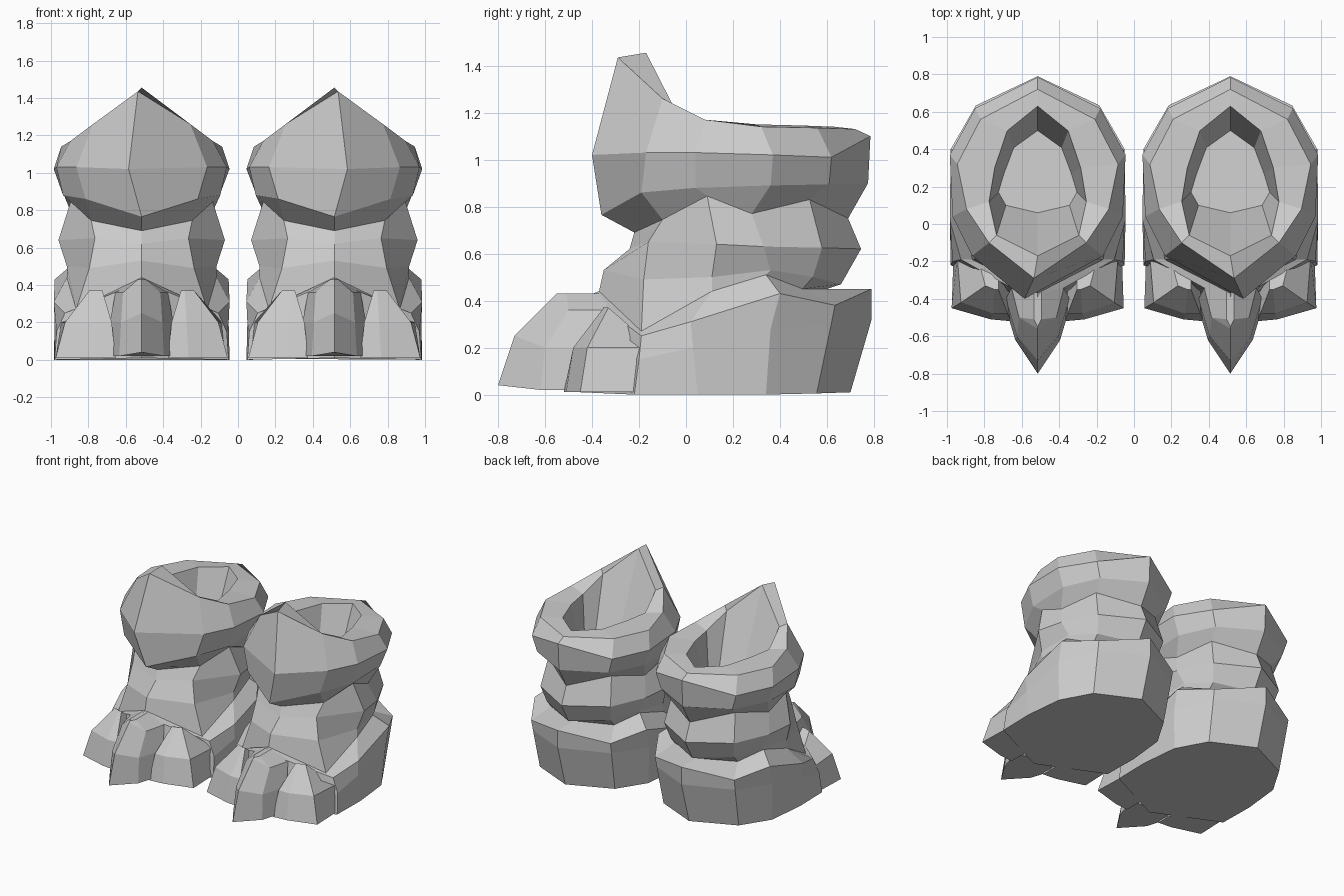
import bpy
import bmesh

cube = bpy.data.objects.get("Cube")
if cube:
    bpy.data.objects.remove(cube, do_unlink=True)

CENTRE = 0.515  # sideways distance of each boot from the middle

grey = bpy.data.materials.new("stone grey")
grey.use_nodes = True
grey.diffuse_color = (0.6, 0.6, 0.6, 1)
grey.node_tree.nodes["Principled BSDF"].inputs["Base Color"].default_value = (0.6, 0.6, 0.6, 1)


def ring(front, cheek, mid, side, back, lean=0.0, lift=0.0):
    """Ten-sided ring from its front, three side points and back; the rear corner is filled in."""
    corner = (side[0] * 0.71,
              side[1] + (back[0] - side[1]) * 0.6,
              (side[2] + back[1]) / 2 + lift)
    half = [cheek, mid, side, corner]
    left = [(-x, y, z) for x, y, z in reversed(half)]
    return [(lean, *front)] + half + [(0, *back)] + left


def loft(name, rings, cap_start=False, cap_end=False):
    """Skin a stack of rings, optionally closed, and mirror it to the other boot."""
    bm = bmesh.new()
    rows = [[bm.verts.new((x + CENTRE, y, z)) for x, y, z in r] for r in rings]
    for low, high in zip(rows, rows[1:]):
        for i in range(len(low)):
            j = (i + 1) % len(low)
            bm.faces.new((low[i], low[j], high[j], high[i]))
    if cap_start:
        bm.faces.new(list(reversed(rows[0])))
    if cap_end:
        bm.faces.new(rows[-1])
    mesh = bpy.data.meshes.new(name)
    bm.normal_update()
    bm.to_mesh(mesh)
    bm.free()
    mesh.materials.append(grey)
    obj = bpy.data.objects.new(name, mesh)
    bpy.context.collection.objects.link(obj)
    mirror = obj.modifiers.new("other boot", "MIRROR")
    mirror.use_mirror_merge = False
    return obj


# Shared seams between the parts
instep = ring((-.37, .44), (.35, -.19, .27), (.4, .11, .44), (.37, .34, .51), (.6, .45),
              lift=-.03)
collar = ring((-.22, .69), (.27, -.1, .745), (.38, .09, .845), (.37, .28, .77), (.69, .75),
              lift=.07)

# Foot: flat sole, bulging sides and a ledge round the ankle
loft("foot", [
    ring((-.45, .01), (.465, -.22, 0), (.47, .05, 0), (.44, .34, 0), (.7, .01)),
    ring((-.44, .25), (.455, -.2, .15), (.465, .03, .2), (.46, .36, .28), (.79, .32)),
    ring((-.42, .42), (.41, -.19, .25), (.47, .02, .31), (.465, .4, .43), (.79, .45),
         lift=-.06),
    instep,
], cap_start=True)

# Ankle: pinched, bulging, then pinched again under the cuff
loft("ankle", [
    instep,
    ring((-.35, .53), (.28, -.18, .49), (.4, .11, .5), (.37, .36, .53), (.66, .47)),
    ring((-.24, .62), (.25, -.16, .65), (.445, .13, .64), (.41, .33, .63), (.745, .62)),
    collar,
])

# Cuff: flares out, peaks at the front, then folds over into the opening
loft("cuff", [
    collar,
    ring((-.36, .765), (.3, -.19, .86), (.42, .04, .88), (.42, .36, .89), (.775, .9)),
    ring((-.4, 1.02), (.35, -.17, 1.03), (.455, .04, 1.03), (.47, .37, 1.02), (.785, 1.1),
         lean=.07, lift=-.05),
    ring((-.29, 1.435), (.26, -.1, 1.26), (.38, .08, 1.17), (.43, .32, 1.14), (.72, 1.13),
         lean=.02),
    ring((-.17, 1.455), (.22, -.06, 1.24), (.26, .12, 1.15), (.23, .3, 1.15), (.63, 1.14)),
    ring((.06, .9), (.17, .1, .87), (.21, .17, .86), (.18, .27, .86), (.5, .85)),
], cap_end=True)


def prow(tip, shoulder, root, z, tip_z):
    """Five-sided level of the pointed middle toe."""
    return [(0, tip, tip_z), (*shoulder, z), (*root, z),
            (-root[0], root[1], z), (-shoulder[0], shoulder[1], z)]


# Middle toe: a wedge like a ship's bow with a roof ridge
loft("middle_toe", [
    prow(-.8, (.12, -.62), (.18, -.42), .02, .04),
    prow(-.73, (.11, -.6), (.17, -.4), .2, .25),
    prow(-.56, (.1, -.5), (.14, -.34), .36, .42),
    prow(-.55, (.02, -.51), (.02, -.34), .43, .43),
], cap_start=True, cap_end=True)

# Side toes: one block each side of the middle toe, sloping down at the rear
levels = [
    (.01, (.14, -.52), (.25, -.51), (.46, -.45), (.45, -.17)),
    (.2, (.16, -.48), (.24, -.48), (.41, -.42), (.43, -.17)),
    (.37, (.21, -.35), (.23, -.35), (.28, -.33), (.32, -.18)),
]
for label, sign in (("outer", 1), ("inner", -1)):
    rings = []
    for z, *points in levels:
        rear = points[-1][1]
        row = [(sign * x, y, z) for x, y in points[:-1]]
        row += [(sign * x, rear, min(z, .24)) for x in (points[-1][0], points[0][0])]
        rings.append(row if sign > 0 else row[::-1])
    loft(label + "_toe", rings, cap_start=True, cap_end=True)
